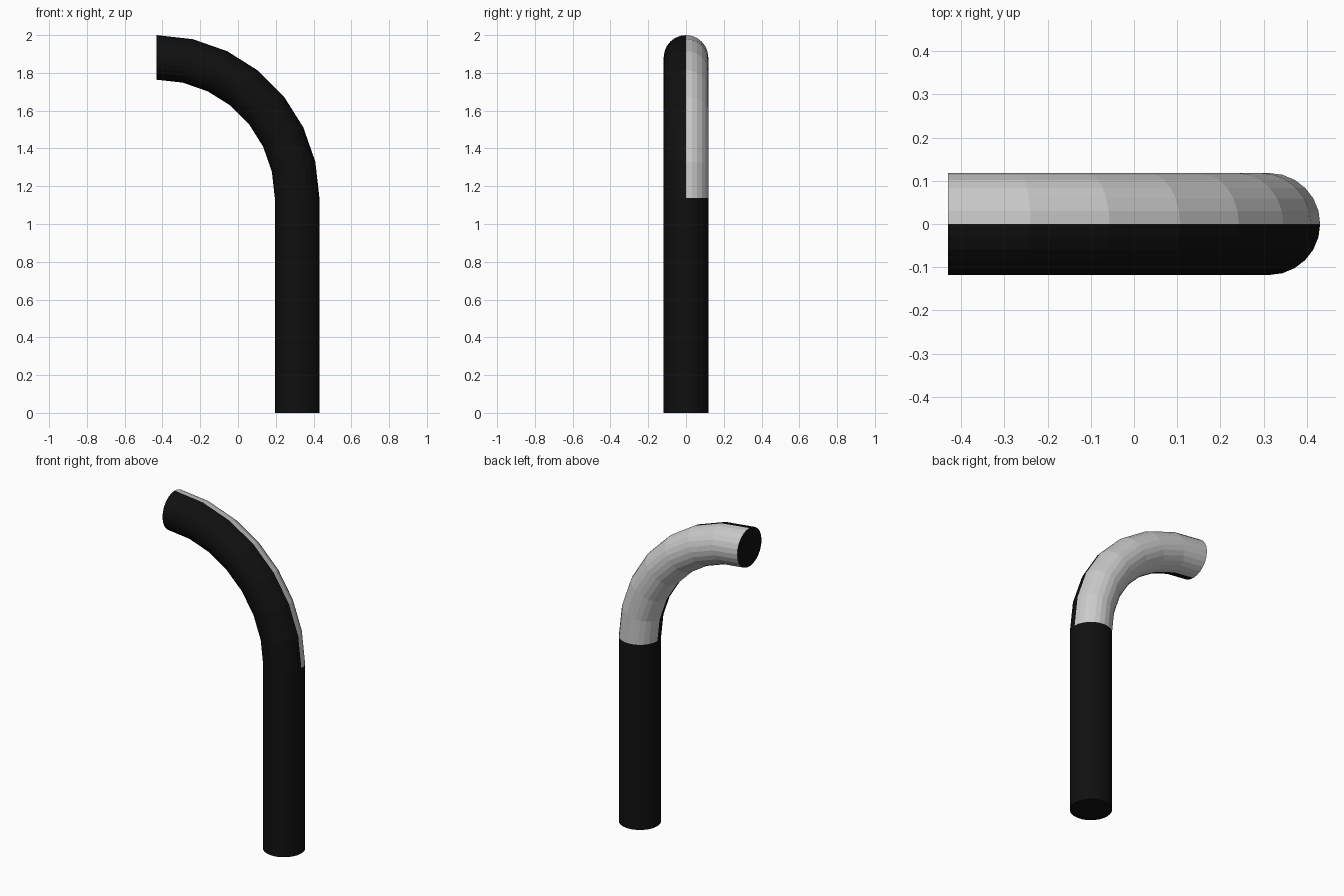
import bpy, bmesh
from math import sin, cos, pi

if "Cube" in bpy.data.objects:
    bpy.data.objects.remove(bpy.data.objects["Cube"])

SIDES, STEPS = 24, 7
R, BEND = 0.118, 0.744          # pipe radius, bend centreline radius
CX, CZ = -0.431, 1.138          # centre of the bend


def material(name, v):
    m = bpy.data.materials.new(name)
    m.diffuse_color = (v, v, v, 1)
    m.use_nodes = True
    m.node_tree.nodes["Principled BSDF"].inputs["Base Color"].default_value = m.diffuse_color
    return m


def ring(bm, bend_angle, z):
    """Cross-section circle turned about the bend centre."""
    verts = []
    for i in range(SIDES):
        a = 2 * pi * i / SIDES
        d = BEND + R * cos(a)
        verts.append(bm.verts.new((CX + d * cos(bend_angle), R * sin(a),
                                   z + d * sin(bend_angle))))
    return verts


bm = bmesh.new()
# Rings: foot of the straight post, then the quarter bend
rings = [ring(bm, 0, 0)]
rings += [ring(bm, pi / 2 * k / STEPS, CZ) for k in range(STEPS + 1)]

# Walls: black, except the back half of the bend, which is grey
for k, (lo, hi) in enumerate(zip(rings, rings[1:])):
    for i in range(SIDES):
        j = (i + 1) % SIDES
        f = bm.faces.new((lo[i], lo[j], hi[j], hi[i]))
        f.material_index = 1 if k > 0 and i < SIDES // 2 else 0

# End caps
bm.faces.new(rings[0][::-1])
bm.faces.new(rings[-1])
bmesh.ops.recalc_face_normals(bm, faces=bm.faces)

mesh = bpy.data.meshes.new("bent_pipe")
bm.to_mesh(mesh)
bm.free()
mesh.materials.append(material("black", 0.005))
mesh.materials.append(material("grey", 0.8))
pipe = bpy.data.objects.new("bent_pipe", mesh)
bpy.context.collection.objects.link(pipe)
